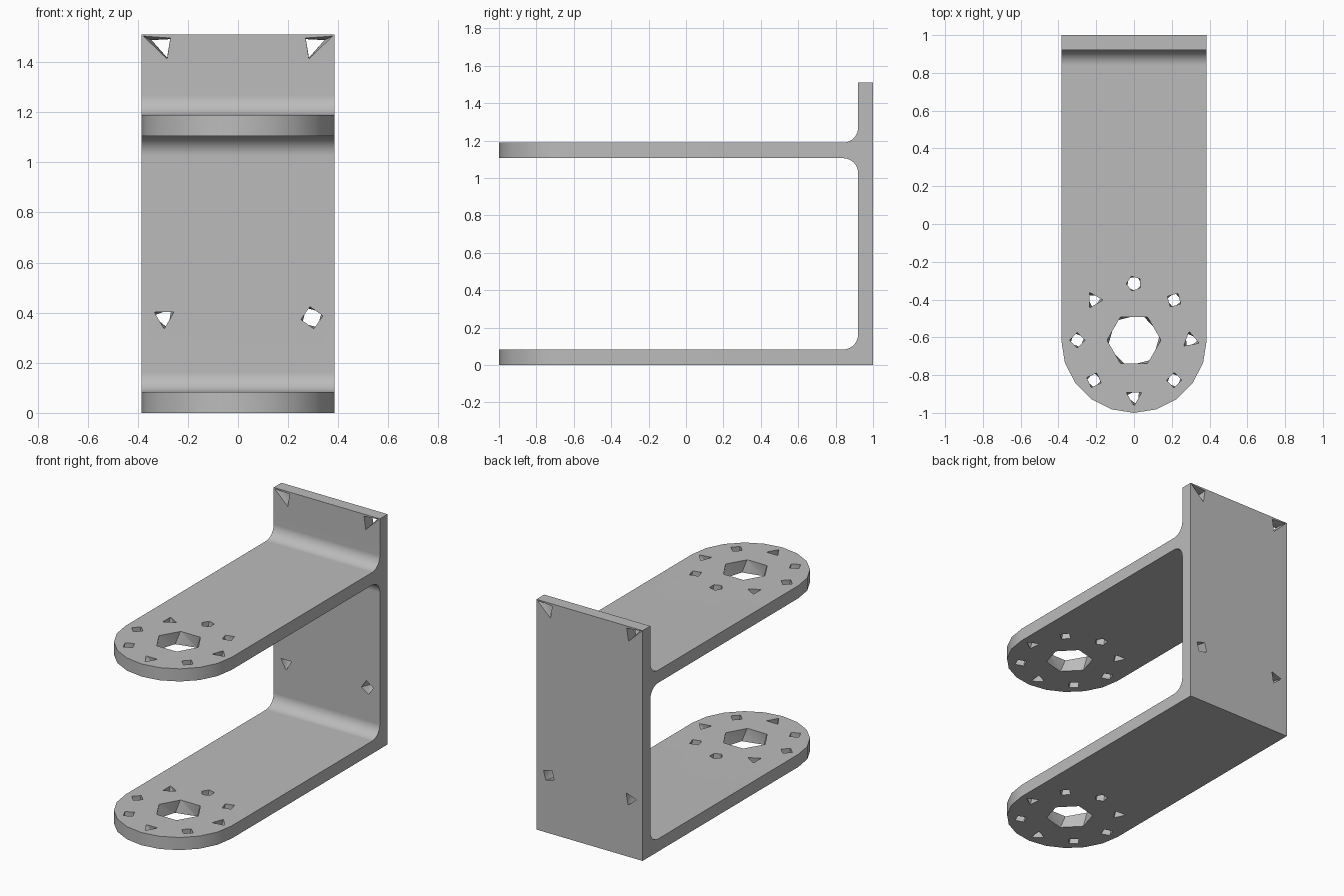
import bpy, bmesh
from math import sin, cos, pi, radians
from mathutils import Vector

cube = bpy.data.objects.get("Cube")
if cube:
    bpy.data.objects.remove(cube, do_unlink=True)

HALF_W, THICK, HEIGHT = 0.385, 0.083, 1.51
ARM_Z = (0.0, 1.106)
PIVOT_Y = -0.615
PLATE_Y = 0.92
FILLET = 0.08

steel = bpy.data.materials.new("Grey steel")
steel.use_nodes = True
grey = (0.5, 0.5, 0.5, 1)
steel.diffuse_color = grey
steel.node_tree.nodes["Principled BSDF"].inputs["Base Color"].default_value = grey


def loft(bm, rings):
    """Closed solid through rings of equal point count."""
    loops = [[bm.verts.new(p) for p in ring] for ring in rings]
    faces = [bm.faces.new(loops[0]), bm.faces.new(loops[-1])]
    n = len(loops[0])
    for a, b in zip(loops, loops[1:]):
        for i in range(n):
            j = (i + 1) % n
            faces.append(bm.faces.new((a[i], a[j], b[j], b[i])))
    bmesh.ops.recalc_face_normals(bm, faces=faces)


def make(name, bm):
    mesh = bpy.data.meshes.new(name)
    bm.to_mesh(mesh)
    bm.free()
    mesh.materials.append(steel)
    obj = bpy.data.objects.new(name, mesh)
    bpy.context.collection.objects.link(obj)
    return obj


def polygon(n, radius, start):
    return [(radius * cos(radians(start) + 2 * pi * i / n),
             radius * sin(radians(start) + 2 * pi * i / n)) for i in range(n)]


def arc(cy, cz, start, end, steps=8):
    return [(cy + FILLET * cos(radians(start + (end - start) * i / steps)),
             cz + FILLET * sin(radians(start + (end - start) * i / steps)))
            for i in range(steps + 1)]


# Side profile: back plate with two filleted arms
fy = PLATE_Y - FILLET
low_top, up_bottom, up_top = THICK, ARM_Z[1], ARM_Z[1] + THICK
profile = [(1, 0), (1, HEIGHT), (PLATE_Y, HEIGHT)]
profile += arc(fy, up_top + FILLET, 0, -90)
profile += [(-1.1, up_top), (-1.1, up_bottom)]
profile += arc(fy, up_bottom - FILLET, 90, 0)
profile += arc(fy, low_top + FILLET, 0, -90)
profile += [(-1.1, low_top), (-1.1, 0)]
bm = bmesh.new()
loft(bm, [[(x, y, z) for y, z in profile] for x in (-HALF_W, HALF_W)])
bracket = make("bracket", bm)

# Plan outline that rounds the arm tips
tip = [(HALF_W * cos(pi + pi * i / 10), PIVOT_Y + HALF_W * sin(pi + pi * i / 10))
       for i in range(11)]
wide = HALF_W + 0.05
outline = [(-wide, 1.1), (-wide, PIVOT_Y)] + tip + [(wide, PIVOT_Y), (wide, 1.1)]
bm = bmesh.new()
loft(bm, [[(x, y, z) for x, y in outline] for z in (-0.1, HEIGHT + 0.1)])
rounder = make("outline_cutter", bm)

# Arm holes: central bore and a ring of bolt holes (sides, start angle)
bolts = [(3, 100), (4, 60), (5, 110), (3, 0), (4, 180), (4, 70), (3, 270), (4, 90)]
bm = bmesh.new()


def drill_arm(x, y, n, radius, start, twist):
    for z in ARM_Z:
        loft(bm, [[(x + px, y + py, h) for px, py in polygon(n, radius, start + t)]
                  for h, t in ((z + THICK + 0.005, 0), (z - 0.005, twist))])


drill_arm(0, PIVOT_Y, 6, 0.142, 0, 14)
for k, (n, start) in enumerate(bolts):
    a = k * pi / 4
    drill_arm(0.3 * cos(a), PIVOT_Y + 0.3 * sin(a), n, 0.046 if n == 3 else 0.04, start, 25)

# Plate holes: two lower bolts, two flared to the top corners
for x, n, start in ((-0.295, 3, 270), (0.295, 4, 190)):
    loft(bm, [[(x + px, y, 0.38 + pz) for px, pz in polygon(n, 0.044, start + t)]
              for y, t in ((PLATE_Y - 0.005, 0), (1.005, 20))])
for side in (-1, 1):
    flare = [(0.38, 1.505), (0.27, 1.497), (0.283, 1.412)]
    waist = [(0.345, 1.488), (0.27, 1.492), (0.283, 1.418)]
    loft(bm, [[(side * x, y, z) for x, z in ring] for y, ring in
              ((PLATE_Y - 0.002, flare), (0.96, waist), (1.002, flare))])
bmesh.ops.triangulate(bm, faces=bm.faces[:])
drills = make("hole_cutter", bm)

# Cut the bracket and bake the result
for cutter, op in ((rounder, "INTERSECT"), (drills, "DIFFERENCE")):
    cutter.hide_render = True
    mod = bracket.modifiers.new(cutter.name, "BOOLEAN")
    mod.operation, mod.object, mod.solver = op, cutter, "EXACT"
bpy.context.view_layer.update()
baked = bpy.data.meshes.new_from_object(
    bracket.evaluated_get(bpy.context.evaluated_depsgraph_get()))
bracket.modifiers.clear()
bracket.data = baked
for cutter in (rounder, drills):
    bpy.data.objects.remove(cutter, do_unlink=True)

# Smooth fillets and tips, keep flat faces flat
bpy.ops.object.select_all(action="DESELECT")
bracket.select_set(True)
bpy.context.view_layer.objects.active = bracket
bpy.ops.object.shade_smooth_by_angle(angle=radians(30))
weighted = bracket.modifiers.new("Weighted normals", "WEIGHTED_NORMAL")
weighted.keep_sharp = True
